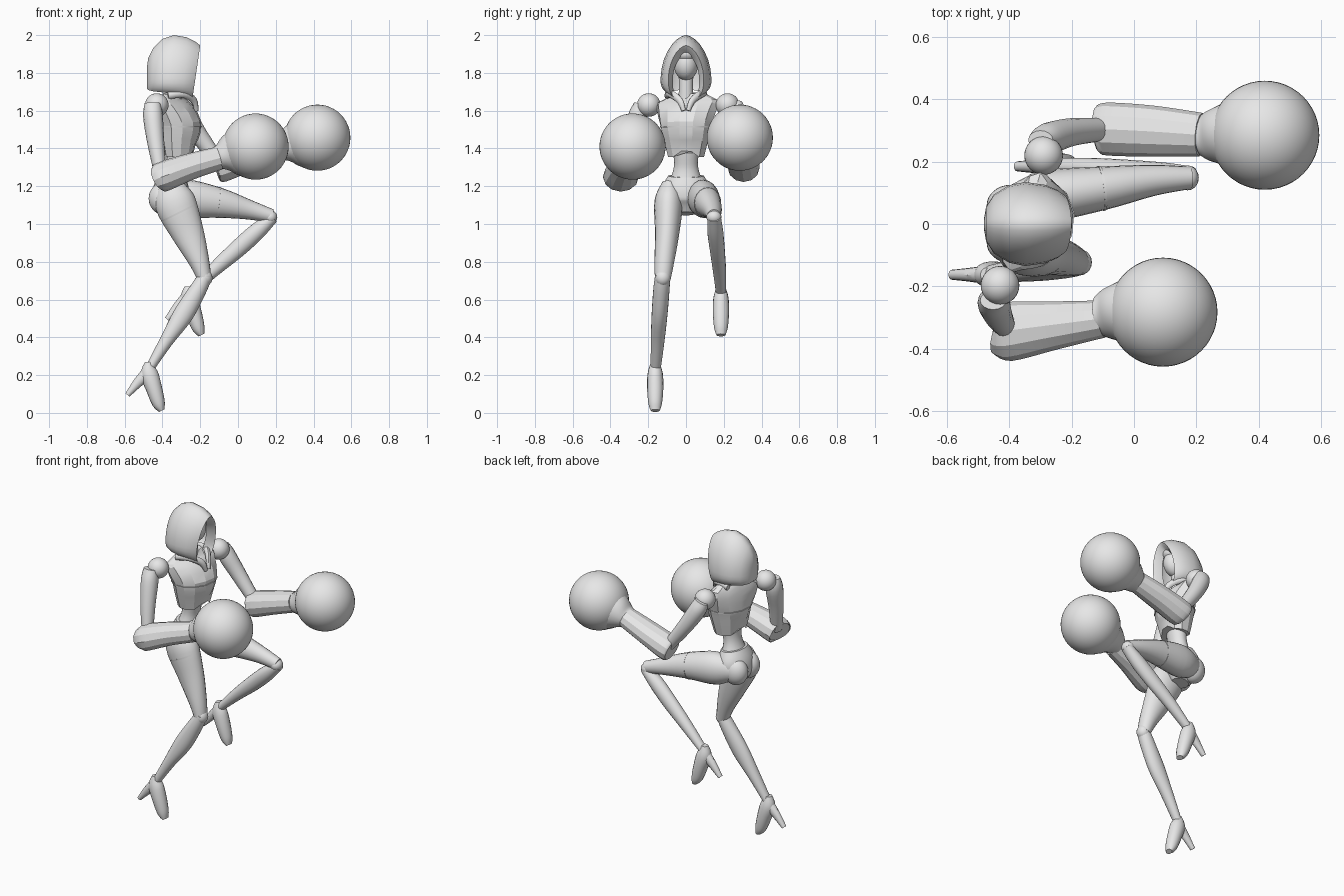
import bpy, bmesh, math
from mathutils import Vector

cube = bpy.data.objects.get("Cube")
if cube:
    bpy.data.objects.remove(cube, do_unlink=True)

grey = bpy.data.materials.new("plain_grey")
grey.use_nodes = True
grey.diffuse_color = (0.8, 0.8, 0.8, 1)
grey.node_tree.nodes["Principled BSDF"].inputs["Base Color"].default_value = (0.8, 0.8, 0.8, 1)

ACROSS = Vector((0, 1, 0))
TWIST = Vector((0.31, 0.95, 0))   # shoulder axis of the turned chest


def finish(name, bm, angle=35):
    bmesh.ops.recalc_face_normals(bm, faces=bm.faces)
    mesh = bpy.data.meshes.new(name)
    bm.to_mesh(mesh)
    bm.free()
    mesh.materials.append(grey)
    ob = bpy.data.objects.new(name, mesh)
    bpy.context.scene.collection.objects.link(ob)
    bpy.ops.object.select_all(action='DESELECT')
    ob.select_set(True)
    bpy.context.view_layer.objects.active = ob
    bpy.ops.object.shade_smooth_by_angle(angle=math.radians(angle))
    return ob


def smooth_path(rows, steps):
    """Catmull-Rom rings between the given ones."""
    rows = [Vector(r) for r in rows]
    out = []
    for i in range(len(rows) - 1):
        p0, p1, p2 = rows[max(i - 1, 0)], rows[i], rows[i + 1]
        p3 = rows[min(i + 2, len(rows) - 1)]
        for s in range(steps):
            t = s / steps
            out.append(0.5 * (2 * p1 + (p2 - p0) * t + (2 * p0 - 5 * p1 + 4 * p2 - p3) * t ** 2
                              + (3 * p1 - p0 - 3 * p2 + p3) * t ** 3))
    return out + [rows[-1]]


def loft(name, rows, side=ACROSS, n=20, steps=4, angle=35, shape=None):
    """Rings of x, y, z, depth, width along a path."""
    rows = smooth_path(rows, steps)
    bm = bmesh.new()
    rings = []
    for i, r in enumerate(rows):
        c = Vector(r[:3])
        t = (Vector(rows[min(i + 1, len(rows) - 1)][:3]) - Vector(rows[max(i - 1, 0)][:3])).normalized()
        s = (side - t * side.dot(t)).normalized()
        u = s.cross(t)
        rings.append([bm.verts.new(c + u * r[3] * math.cos(a) + s * r[4] * math.sin(a))
                      for a in (math.tau * k / n for k in range(n))])
    for a, b in zip(rings, rings[1:]):
        for k in range(n):
            bm.faces.new((a[k], a[(k + 1) % n], b[(k + 1) % n], b[k]))
    bm.faces.new(rings[0])
    bm.faces.new(rings[-1])
    if shape:
        for v in bm.verts:
            shape(v.co)
    return finish(name, bm, angle)


def ball(name, centre, radii, seg=32):
    bm = bmesh.new()
    bmesh.ops.create_uvsphere(bm, u_segments=seg, v_segments=seg // 2, radius=1)
    if not isinstance(radii, tuple):
        radii = (radii,) * 3
    bmesh.ops.scale(bm, vec=radii, verts=bm.verts)
    bmesh.ops.translate(bm, vec=centre, verts=bm.verts)
    return finish(name, bm)


# Hood: pointed arches from the folded rim to the closed back
def hood():
    bm = bmesh.new()
    stations = [(-.25, .07, 1.90), (-.215, .082, 1.925), (-.2, .094, 1.945), (-.225, .11, 1.965),
                (-.27, .126, 1.988), (-.34, .135, 2.0), (-.40, .125, 1.98), (-.45, .095, 1.93),
                (-.475, .055, 1.88), (-.482, .015, 1.83)]
    arches = []
    for i, (x, w, top) in enumerate(stations):
        arch = []
        for k in range(25):
            a = math.radians(-60 + 300 * k / 24)
            up = math.sin(a)
            z = 1.76 + up * ((top - 1.76) if up > 0 else 0.115 - 0.007 * i)
            y = w * math.copysign(abs(math.cos(a)) ** (1.2 if up > 0 else 0.5), math.cos(a))
            lean = 0.22 * (top - z) * max(0, 1 - i / 6)
            arch.append(bm.verts.new((x - lean, y, z)))
        arches.append(arch)
    for a, b in zip(arches, arches[1:]):
        for k in range(24):
            bm.faces.new((a[k], a[k + 1], b[k + 1], b[k]))
    bm.faces.new(arches[-1])
    finish("hood", bm, 50)


hood()
ball("face_mask", (-.315, 0, 1.845), (.075, .064, .085))
ball("brow_cap", (-.32, 0, 1.9), (.085, .07, .05))
loft("neck", [(-.34, 0, 1.60, .045, .05), (-.33, 0, 1.70, .035, .038), (-.335, 0, 1.82, .04, .04)])


# Chest shell with a lower edge that rises to a notch at the front and back
def rib_notch(co):
    if co.z < 1.43:
        co.z += 0.05 * max(0, 1 - abs(co.y) / 0.07)


loft("chest", [(-.315, 0, 1.355, .08, .10), (-.313, 0, 1.45, .1, .125), (-.31, 0, 1.525, .115, .142),
               (-.335, .005, 1.60, .09, .165), (-.35, .008, 1.65, .06, .165), (-.35, .005, 1.69, .045, .075)],
     TWIST, n=12, steps=2, angle=22, shape=rib_notch)
loft("chest_seam", [(-.311, 0, 1.512, .117, .1435), (-.311, 0, 1.519, .118, .1445)], TWIST, n=12, steps=1)
loft("waist", [(-.32, 0, 1.44, .065, .085), (-.325, 0, 1.36, .053, .066), (-.335, 0, 1.29, .052, .066),
               (-.345, 0, 1.21, .075, .095)])
for sign in (-1, 1):
    label = "left" if sign > 0 else "right"
    tilt = Vector((.05 * sign, 0, 0))
    loft(label + "_collar", [Vector((-.22, sign * .012, 1.6, .012, .012)),
                             Vector((-.235, sign * .035, 1.655, .016, .02)),
                             Vector((-.29, sign * .085, 1.69, .018, .022)),
                             Vector((-.37, sign * .1, 1.68, .015, .02))], Vector((0, 0, 1)), n=8, angle=50)

# Pelvis
loft("pelvis", [(-.345, 0, 1.255, .07, .095), (-.353, 0, 1.19, .095, .128), (-.36, 0, 1.12, .095, .12),
                (-.35, 0, 1.055, .05, .05)])
for label, y in (("left", .06), ("right", -.06)):
    ball(label + "_buttock", (-.395, y, 1.135), (.078, .066, .085))


# Pointed foot with a spike heel, placed by its ankle
def foot(label, x, y, z):
    loft(label + "_foot", [(x - .015, y, z + .02, .018, .022), (x - .01, y, z - .04, .046, .04),
                           (x + .015, y, z - .12, .043, .043), (x + .04, y, z - .2, .034, .036),
                           (x + .057, y, z - .238, .016, .024)], n=16, angle=50)
    loft(label + "_heel", [(x - .015, y, z - .035, .035, .03), (x - .07, y, z - .09, .026, .022),
                           (x - .125, y, z - .155, .014, .016)], n=12)


# Standing right leg
loft("right_thigh", [(-.355, -.085, 1.22, .06, .04), (-.335, -.092, 1.12, .108, .075),
                     (-.265, -.1, .95, .086, .064), (-.205, -.115, .8, .054, .052),
                     (-.178, -.123, .71, .037, .042)])
loft("right_thigh_hem", [(-.313, -.095, 1.064, .105, .075), (-.309, -.095, 1.056, .104, .074)], steps=1)
ball("right_knee", (-.175, -.123, .715), (.04, .042, .045), 20)
loft("right_shin", [(-.17, -.123, .73, .035, .04), (-.21, -.13, .655, .045, .043),
                    (-.29, -.14, .52, .053, .042), (-.38, -.15, .38, .036, .036),
                    (-.465, -.16, .24, .024, .027)])
foot("right", -.46, -.163, .25)

# Raised left leg
UP = Vector((0, 0, 1))
loft("left_thigh", [(-.39, .075, 1.14, .05, .06), (-.28, .09, 1.135, .082, .1), (-.1, .115, 1.112, .07, .08),
                    (.06, .14, 1.075, .05, .052), (.18, .148, 1.042, .036, .036)], UP)
loft("left_thigh_hem", [(-.107, .114, 1.113, .073, .083), (-.099, .115, 1.112, .072, .082)], UP, steps=1)
ball("left_knee", (.172, .148, 1.037), (.036, .04, .036), 20)
loft("left_shin", [(.185, .15, 1.035, .03, .035), (.1, .155, .96, .045, .042), (0, .165, .87, .046, .04),
                   (-.13, .177, .755, .036, .035), (-.25, .185, .64, .024, .027)])
foot("left", -.25, .185, .65)

# Arms: shoulder joint, upper arm, sleeve, cuff and round glove
ARMS = {
    "right": dict(joint=(-.43, -.197, 1.63),
                  upper=[(-.452, -.245, 1.64, .042, .03), (-.45, -.255, 1.57, .052, .052),
                         (-.435, -.295, 1.43, .045, .045), (-.41, -.335, 1.26, .032, .035)],
                  sleeve=[(-.425, -.345, 1.24, .065, .075), (-.4, -.345, 1.25, .08, .095),
                          (-.25, -.325, 1.305, .07, .077), (-.1, -.305, 1.348, .062, .06)],
                  glove=(.093, -.283, 1.41)),
    "left": dict(joint=(-.29, .22, 1.63),
                 upper=[(-.3, .27, 1.64, .042, .03), (-.275, .275, 1.58, .052, .05),
                        (-.2, .295, 1.46, .046, .045), (-.08, .305, 1.3, .034, .035)],
                 sleeve=[(-.115, .305, 1.29, .065, .075), (-.085, .305, 1.3, .078, .085),
                         (.06, .298, 1.35, .07, .082), (.215, .287, 1.4, .062, .07)],
                 glove=(.42, .285, 1.457)),
}
for label, arm in ARMS.items():
    ball(label + "_shoulder", arm["joint"], .062)
    loft(label + "_upper_arm", arm["upper"], n=16)
    loft(label + "_sleeve", arm["sleeve"], n=12, angle=25)
    gx, gy, gz = arm["glove"]
    loft(label + "_cuff", [(gx - .21, gy - .008, gz - .062, .06, .06), (gx - .185, gy - .005, gz - .055, .068, .078),
                           (gx - .14, gy, gz - .04, .105, .098), (gx - .09, gy, gz - .03, .13, .13)])
    ball(label + "_glove", arm["glove"], .175, 48)
